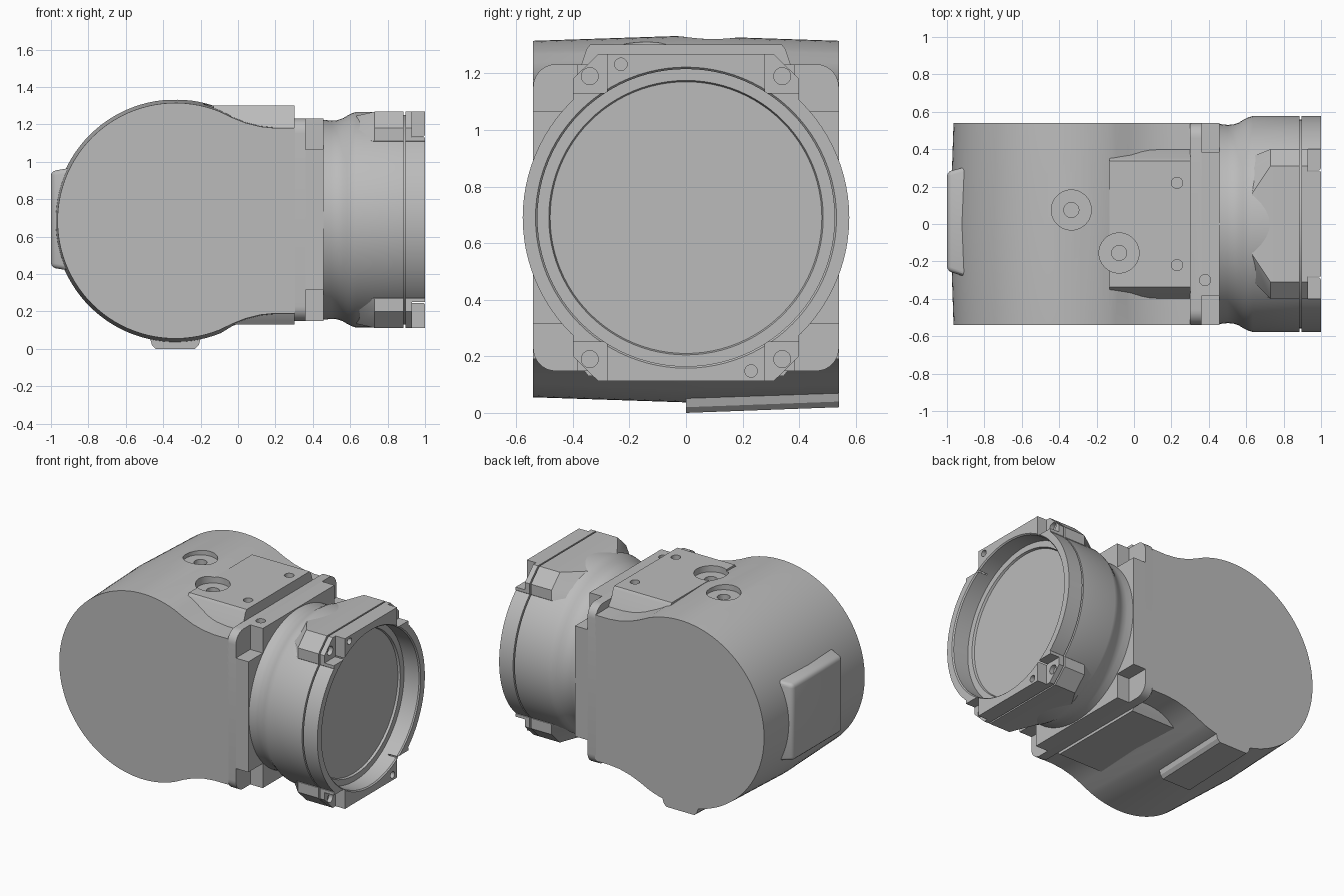
import bpy, bmesh, math
from mathutils import Vector

cube = bpy.data.objects.get("Cube")
if cube:
    bpy.data.objects.remove(cube, do_unlink=True)

grey = bpy.data.materials.new("machined grey")
grey.use_nodes = True
grey.diffuse_color = (0.5, 0.5, 0.5, 1)
grey.node_tree.nodes["Principled BSDF"].inputs["Base Color"].default_value = (0.5, 0.5, 0.5, 1)

AXIS_Z = 0.69            # height of the round housing's axis
parts = []


def loft(name, sections):
    """Skin a row of equal-length point loops and cap both ends."""
    bm = bmesh.new()
    rows = [[bm.verts.new(p) for p in s] for s in sections]
    n = len(rows[0])
    for a, b in zip(rows, rows[1:]):
        for i in range(n):
            j = (i + 1) % n
            bm.faces.new((a[i], a[j], b[j], b[i]))
    bm.faces.new(rows[0])
    bm.faces.new(rows[-1])
    bmesh.ops.recalc_face_normals(bm, faces=bm.faces[:])
    mesh = bpy.data.meshes.new(name)
    bm.to_mesh(mesh)
    bm.free()
    obj = bpy.data.objects.new(name, mesh)
    obj.data.materials.append(grey)
    bpy.context.collection.objects.link(obj)
    parts.append(obj)
    return obj


def apply_modifier(obj, mod):
    bpy.context.view_layer.objects.active = obj
    bpy.ops.object.modifier_apply(modifier=mod.name)


def bevel(obj, width, segments=3):
    mod = obj.modifiers.new("Bevel", "BEVEL")
    mod.width, mod.segments = width, segments
    apply_modifier(obj, mod)


def cut(targets, cutter):
    """Subtract a helper solid from each target, then drop it."""
    parts.remove(cutter)
    cutter.hide_render = True
    for obj in targets:
        mod = obj.modifiers.new("Cut", "BOOLEAN")
        mod.operation, mod.solver, mod.object = "DIFFERENCE", "EXACT", cutter
        apply_modifier(obj, mod)
    bpy.data.objects.remove(cutter, do_unlink=True)


def circle(radius, n, u=0.0, v=0.0):
    return [(u + radius * math.cos(math.tau * i / n), v + radius * math.sin(math.tau * i / n))
            for i in range(n)]


def rect_x(x, y0, y1, z0, z1):
    return [(x, y0, z0), (x, y1, z0), (x, y1, z1), (x, y0, z1)]


def rod_z(x, y, r, z0, z1):
    return loft("cutter", [[(u, v, z) for u, v in circle(r, 40, x, y)] for z in (z0, z1)])


def rod_x(y, z, r, x0, x1):
    return loft("cutter", [[(x, u, v) for u, v in circle(r, 28, y, z)] for x in (x0, x1)])


# Main body: drum flowing into a neck, slightly crowned at mid width
def body_outline(y, radius, lift):
    cx, cz = -0.335, 0.685
    a0 = math.radians(68)
    arc = [(cx + radius * math.cos(a), cz + radius * math.sin(a))
           for a in (a0 + (math.tau - 2 * a0) * i / 64 for i in range(65))]
    neck = [(-0.03, 0.551), (0.04, 0.523), (0.12, 0.503), (0.2, 0.495), (0.305, 0.495)]
    top = [(x, cz + h + lift) for x, h in reversed(neck)]
    low = [(x, cz - h - lift) for x, h in neck]
    return [(x, y, z) for x, z in top + arc + low]


body = loft("main_body", [body_outline(-0.54, 0.63, 0), body_outline(0, 0.648, 0.012),
                          body_outline(0.54, 0.63, 0)])

# Raised mounting platforms above and below the neck
def platform(name, x0, levels):
    return loft(name, [[(x0, -w, z), (0.302, -w, z), (0.302, w, z), (x0, w, z)]
                       for z, w in levels])


top_platform = platform("top_platform", -0.13,
                        [(1.1, 0.42), (1.2, 0.395), (1.235, 0.368), (1.285, 0.352), (1.302, 0.338)])
platform("bottom_platform", -0.04, [(0.26, 0.42), (0.19, 0.39), (0.15, 0.36), (0.13, 0.345)])

# Side pad on the drum
pad = loft("side_pad", [rect_x(-0.88, -0.29, 0.31, 0.415, 0.97),
                        rect_x(-1.0, -0.25, 0.28, 0.435, 0.95)])
bevel(pad, 0.025)

# Foot rib under one half of the drum
foot_profile = [(-0.48, 0.09), (-0.46, 0.02), (-0.44, 0.0), (-0.23, 0.0), (-0.21, 0.02), (-0.19, 0.09)]
loft("foot_rib", [[(x, y, z + rise) for x, z in foot_profile] for y, rise in ((0, 0), (0.54, 0.02))])

# Square flange: rounded plate, then a plate with open corners for bolts
def rounded_plate(x, hy, hz, r):
    pts = []
    for k, (sy, sz) in enumerate(((1, 1), (-1, 1), (-1, -1), (1, -1))):
        for i in range(9):
            a = math.pi / 2 * (k + i / 8)
            pts.append((x, sy * (hy - r) + r * math.cos(a), AXIS_Z + sz * (hz - r) + r * math.sin(a)))
    return pts


def cross_plate(x, hy, hz, iy, iz):
    quarter = [(hy, iz), (iy, iz), (iy, hz)]
    pts = quarter + [(-y, z) for y, z in reversed(quarter)]
    pts += [(-y, -z) for y, z in pts]
    return [(x, y, AXIS_Z + z) for y, z in pts]


flange_back = loft("flange_back", [rounded_plate(x, 0.54, 0.542, 0.08) for x in (0.3, 0.362)])
flange_front = loft("flange_front", [cross_plate(x, 0.54, 0.542, 0.385, 0.375) for x in (0.36, 0.456)])

# Round housing: lathed about the x axis, with a groove and a stepped bore
lathe = [(0.45, 0.535), (0.5, 0.53), (0.53, 0.532), (0.56, 0.542), (0.585, 0.557), (0.61, 0.57),
         (0.635, 0.577), (0.885, 0.577), (0.885, 0.56), (0.895, 0.56), (0.895, 0.577), (1.0, 0.577),
         (1.0, 0.532), (0.992, 0.525), (0.88, 0.525), (0.88, 0.485), (0.865, 0.48)]
housing = loft("round_housing", [[(x, u, AXIS_Z + v) for u, v in circle(r, 96)] for x, r in lathe])

# Chamfered lands on the top and bottom of the housing
def land(x, half, side):
    a = math.atan2(half[0][1], half[0][0])
    pts = half + [(-y, z) for y, z in reversed(half)]
    pts += [(0.55 * math.cos(t), 0.55 * math.sin(t))
            for t in (math.pi - a - (math.pi - 2 * a) * i / 24 for i in range(25))]
    return [(x, y, AXIS_Z + side * z) for y, z in pts]


full = [(0.40, 0.42), (0.40, 0.49), (0.31, 0.578)]
lead = [(0.36, 0.435), (0.30, 0.48), (0.16, 0.555)]
ring_lands = []
for side, word in ((1, "top"), (-1, "bottom")):
    loft(word + "_housing_land", [land(0.63, lead, side), land(0.73, full, side), land(0.885, full, side)])
    ring_lands.append(loft(word + "_ring_land", [land(x, full, side) for x in (0.895, 1.0)]))

# Corner pockets with bolt holes, and two dowel holes, in the ring face
for side, ring_land in zip((1, -1), ring_lands):
    targets = [housing, ring_land]
    for sy in (1, -1):
        y0, y1 = sorted((sy * 0.28, sy * 0.5))
        z0, z1 = sorted((AXIS_Z + side * 0.44, AXIS_Z + side * 0.7))
        cut(targets, loft("cutter", [rect_x(x, y0, y1, z0, z1) for x in (0.93, 1.1)]))
        cut(targets, rod_x(sy * 0.34, AXIS_Z + side * 0.5, 0.03, 0.9, 1.1))
    cut(targets, rod_x(-side * 0.23, AXIS_Z + side * 0.542, 0.022, 0.95, 1.1))

# Counterbored holes in the drum, small holes in the platform and flange
for x, y, floor in ((-0.335, 0.075, 1.295), (-0.08, -0.155, 1.26)):
    cut([body, top_platform], rod_z(x, y, 0.107, floor, 1.5))
    cut([body, top_platform], rod_z(x, y, 0.04, floor - 0.08, 1.5))
for y in (0.22, -0.22):
    cut([top_platform], rod_z(0.23, y, 0.03, 1.24, 1.5))
cut([flange_back, flange_front], rod_z(0.38, -0.3, 0.03, 1.17, 1.5))

# Smooth curved faces, keep machined edges crisp
bpy.ops.object.select_all(action="DESELECT")
for obj in parts:
    obj.select_set(True)
bpy.context.view_layer.objects.active = body
bpy.ops.object.shade_smooth_by_angle(angle=math.radians(28))
